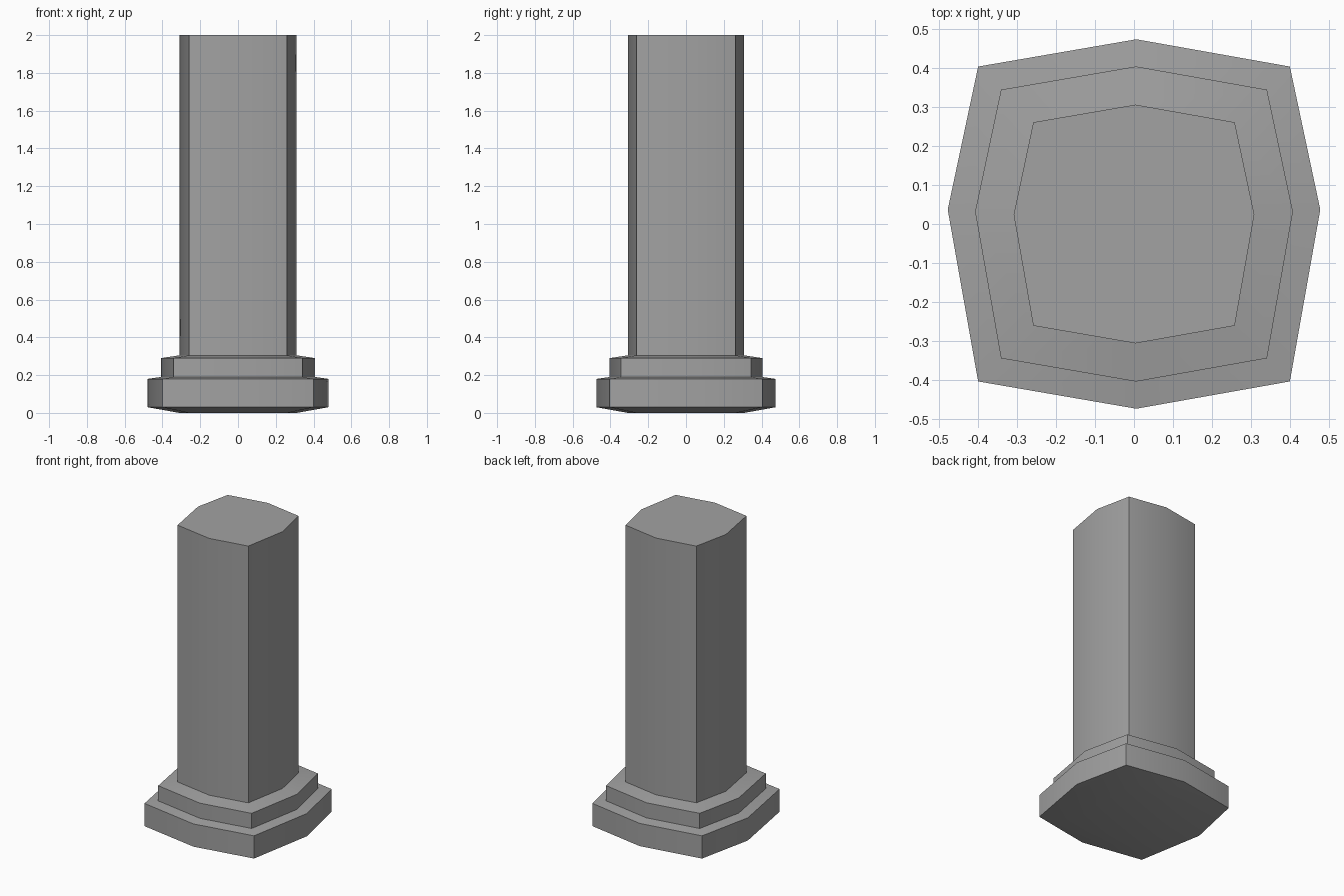
import bpy
import bmesh
import math

cube = bpy.data.objects.get("Cube")
if cube:
    bpy.data.objects.remove(cube)

stone = bpy.data.materials.new("grey_stone")
stone.use_nodes = True
colour = (0.36, 0.36, 0.36, 1)
stone.diffuse_color = colour
stone.node_tree.nodes["Principled BSDF"].inputs["Base Color"].default_value = colour

# Bulged square outline, counter-clockwise from the front left corner
outline = [(-0.4, -0.404), (0.006, -0.474), (0.4, -0.404), (0.478, 0.037),
           (0.4, 0.404), (0.006, 0.474), (-0.4, 0.404), (-0.478, 0.037)]

# Height and scale of the outline, from the underside to the top of the shaft
profile = [(0, 0.65), (0.03, 1), (0.18, 1), (0.19, 0.853),
           (0.29, 0.853), (0.305, 0.646), (2, 0.646)]

# Stepped base and shaft as one lofted body
bm = bmesh.new()
rings = [[bm.verts.new((x * s, y * s, z)) for x, y in outline] for z, s in profile]
for low, high in zip(rings, rings[1:]):
    for i in range(len(outline)):
        j = (i + 1) % len(outline)
        bm.faces.new((low[i], low[j], high[j], high[i]))
bm.faces.new(rings[0][::-1])
bm.faces.new(rings[-1])

mesh = bpy.data.meshes.new("pillar")
bm.to_mesh(mesh)
bm.free()
mesh.materials.append(stone)
pillar = bpy.data.objects.new("pillar", mesh)
bpy.context.collection.objects.link(pillar)

# Smooth bulged sides, crisp corners and steps
bpy.ops.object.select_all(action="DESELECT")
pillar.select_set(True)
bpy.context.view_layer.objects.active = pillar
bpy.ops.object.shade_smooth_by_angle(angle=math.radians(30))
